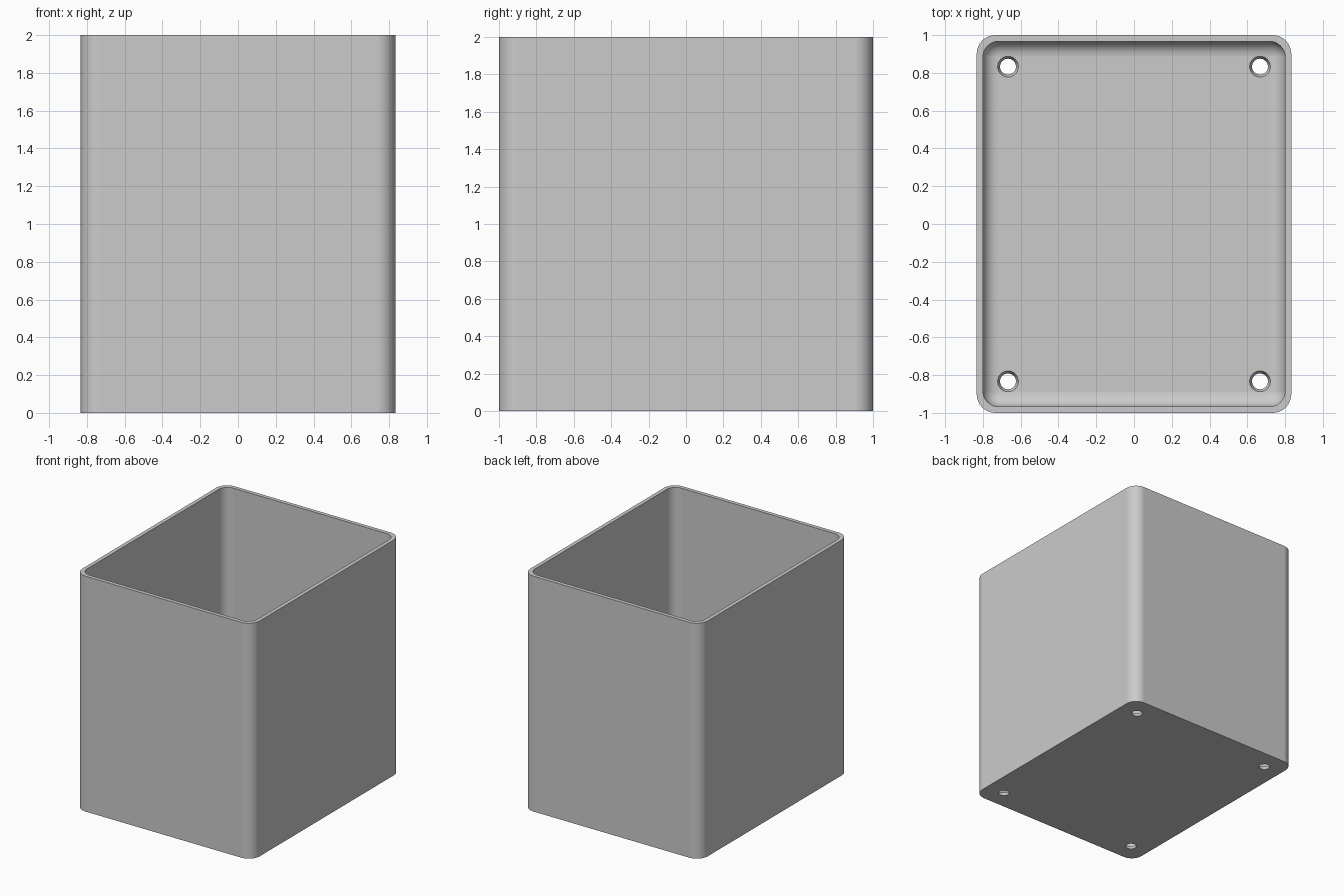
import bpy
import bmesh
from math import cos, sin, pi

cube = bpy.data.objects.get("Cube")
if cube:
    bpy.data.objects.remove(cube, do_unlink=True)

HX, HY, HEIGHT = 0.833, 1.0, 2.0
WALL, FLOOR = 0.033, 0.033
OUTER_R, INNER_R, FILLET = 0.1, 0.083, 0.08
CORNER_STEPS, FILLET_STEPS = 10, 8

grey = bpy.data.materials.new("plain grey")
grey.use_nodes = True
grey.diffuse_color = (0.6, 0.6, 0.6, 1)
grey.node_tree.nodes["Principled BSDF"].inputs["Base Color"].default_value = grey.diffuse_color


def ring(bm, inset, radius, z):
    """Rounded rectangle of vertices, counter-clockwise from above."""
    cx, cy = HX - inset - radius, HY - inset - radius
    verts = []
    for quarter, (sx, sy) in enumerate([(1, 1), (-1, 1), (-1, -1), (1, -1)]):
        for i in range(CORNER_STEPS + 1):
            a = (quarter + i / CORNER_STEPS) * pi / 2
            verts.append(bm.verts.new((sx * cx + radius * cos(a),
                                       sy * cy + radius * sin(a), z)))
    return verts


# Open box: outer wall, rim, inner wall and rounded inner floor edge
bm = bmesh.new()
rings = [ring(bm, 0, OUTER_R, 0),
         ring(bm, 0, OUTER_R, HEIGHT),
         ring(bm, WALL, INNER_R, HEIGHT)]
for i in range(FILLET_STEPS + 1):
    a = i / FILLET_STEPS * pi / 2
    d = FILLET * (1 - cos(a))
    rings.append(ring(bm, WALL + d, INNER_R - d, FLOOR + FILLET * (1 - sin(a))))
for low, high in zip(rings, rings[1:]):
    for i in range(len(low)):
        j = (i + 1) % len(low)
        bm.faces.new((low[i], low[j], high[j], high[i]))
bm.faces.new(rings[0][::-1])
bm.faces.new(rings[-1])
bmesh.ops.recalc_face_normals(bm, faces=bm.faces)
mesh = bpy.data.meshes.new("open_box")
bm.to_mesh(mesh)
bm.free()
mesh.materials.append(grey)
box = bpy.data.objects.new("open_box", mesh)
bpy.context.collection.objects.link(box)

# Tapered drain holes near the four floor corners
LOW_R, HIGH_R, OVER = 0.042, 0.055, 0.03
slope = (HIGH_R - LOW_R) / FLOOR
bm = bmesh.new()
for x in (-0.667, 0.667):
    for y in (-0.833, 0.833):
        cone = bmesh.ops.create_cone(
            bm, cap_ends=True, segments=32, radius1=LOW_R - slope * OVER,
            radius2=HIGH_R + slope * OVER, depth=FLOOR + 2 * OVER)
        bmesh.ops.translate(bm, verts=cone["verts"], vec=(x, y, FLOOR / 2))
cut_mesh = bpy.data.meshes.new("hole_cutter")
bm.to_mesh(cut_mesh)
bm.free()
cut_mesh.materials.append(grey)
cutter = bpy.data.objects.new("hole_cutter", cut_mesh)
bpy.context.collection.objects.link(cutter)
cutter.hide_render = True

cut = box.modifiers.new("drain_holes", 'BOOLEAN')
cut.operation = 'DIFFERENCE'
cut.solver = 'EXACT'
cut.object = cutter
for ob in bpy.context.selected_objects:
    ob.select_set(False)
box.select_set(True)
bpy.context.view_layer.objects.active = box
bpy.ops.object.modifier_apply(modifier=cut.name)
bpy.data.objects.remove(cutter, do_unlink=True)

# Smooth corners with crisp rims and level flat faces
bpy.ops.object.shade_smooth_by_angle(angle=pi / 6)
weighted = box.modifiers.new("flat_faces", 'WEIGHTED_NORMAL')
weighted.keep_sharp = True
